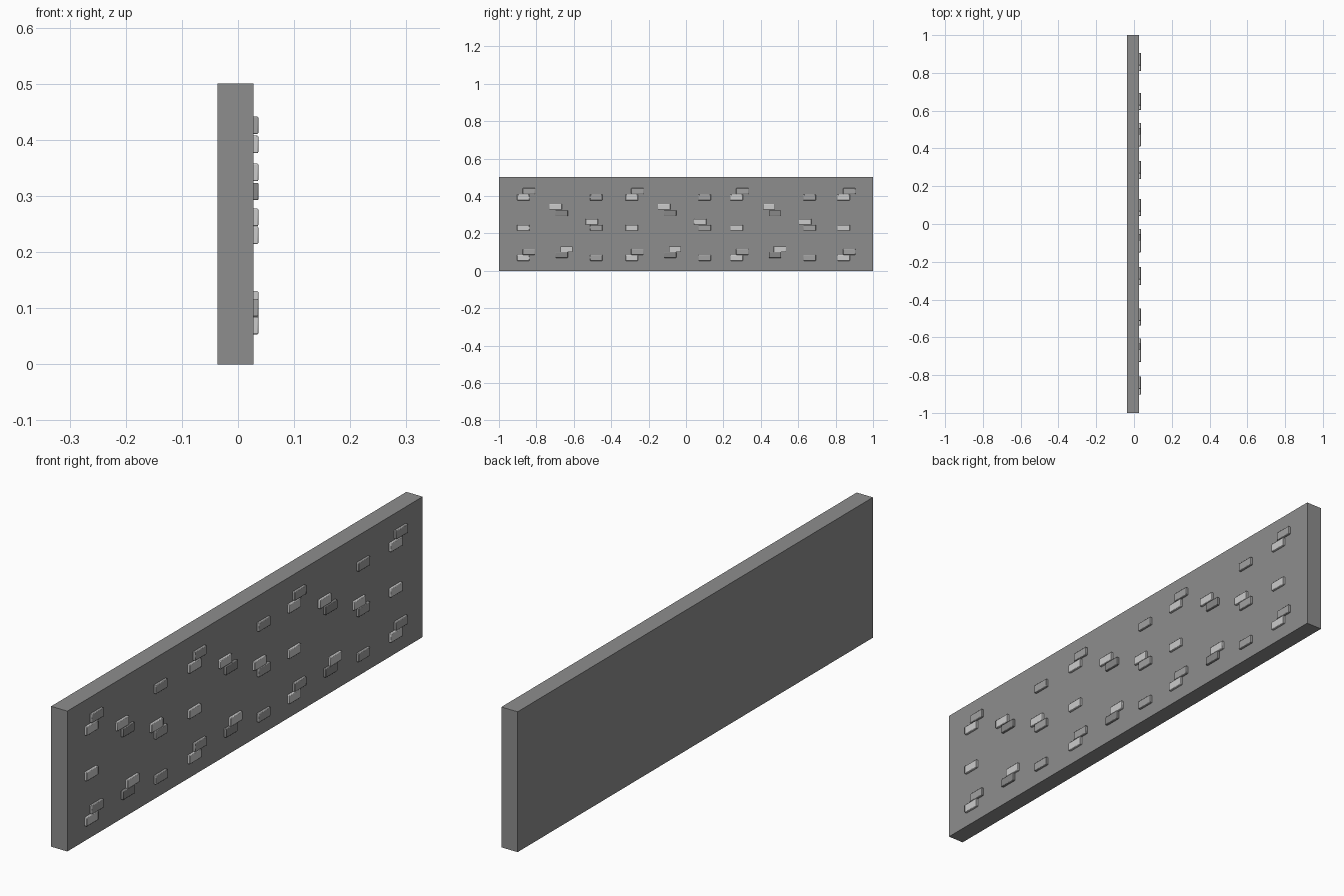
import bpy

if "Cube" in bpy.data.objects:
    bpy.data.objects.remove(bpy.data.objects["Cube"])


def grey(name, v):
    m = bpy.data.materials.new(name)
    m.diffuse_color = (v, v, v, 1)
    m.use_nodes = True
    m.node_tree.nodes["Principled BSDF"].inputs["Base Color"].default_value = m.diffuse_color
    return m


slab_mat = grey("plaster_grey", 0.27)
light = grey("brick_light", 0.7)
mid = grey("brick_mid", 0.36)
dark = grey("brick_dark", 0.25)


def box(name, x, y, z, mat, bevel=0):
    """Box from (min, max) ranges on each axis, optional small edge bevel."""
    bpy.ops.mesh.primitive_cube_add(size=1)
    o = bpy.context.object
    o.name = name
    for v in o.data.vertices:
        for i, (a, b) in enumerate((x, y, z)):
            v.co[i] = a if v.co[i] < 0 else b
    o.data.materials.append(mat)
    if bevel:
        m = o.modifiers.new("soft_edges", 'BEVEL')
        m.width = bevel
        m.segments = 2
        bpy.ops.object.shade_smooth_by_angle()
    return o


# Plain wall slab
box("wall_slab", (-0.0365, 0.0275), (-1, 1), (0, 0.5), slab_mat)

# Repeating pattern of exposed bricks: y offset, brick centre heights, colour
pattern = [
    (0.000, (0.392, 0.230, 0.069), light),
    (0.030, (0.426, 0.101), mid),
    (0.173, (0.342,), light),
    (0.205, (0.308, 0.085), dark),
    (0.231, (0.115,), light),
    (0.366, (0.262,), light),
    (0.390, (0.392, 0.230, 0.069), mid),
]
W, H = 0.033, 0.0155  # half width and half height of a brick
for start in (-0.87, -0.29, 0.271, 0.843):
    for offset, heights, mat in pattern:
        y = start + offset
        if start > 0.8 and offset > 0.1:
            continue  # last group is cut off by the wall end
        for z in heights:
            box("exposed_brick", (0.02, 0.0363), (y - W, y + W),
                (z - H, z + H), mat, 0.002)
